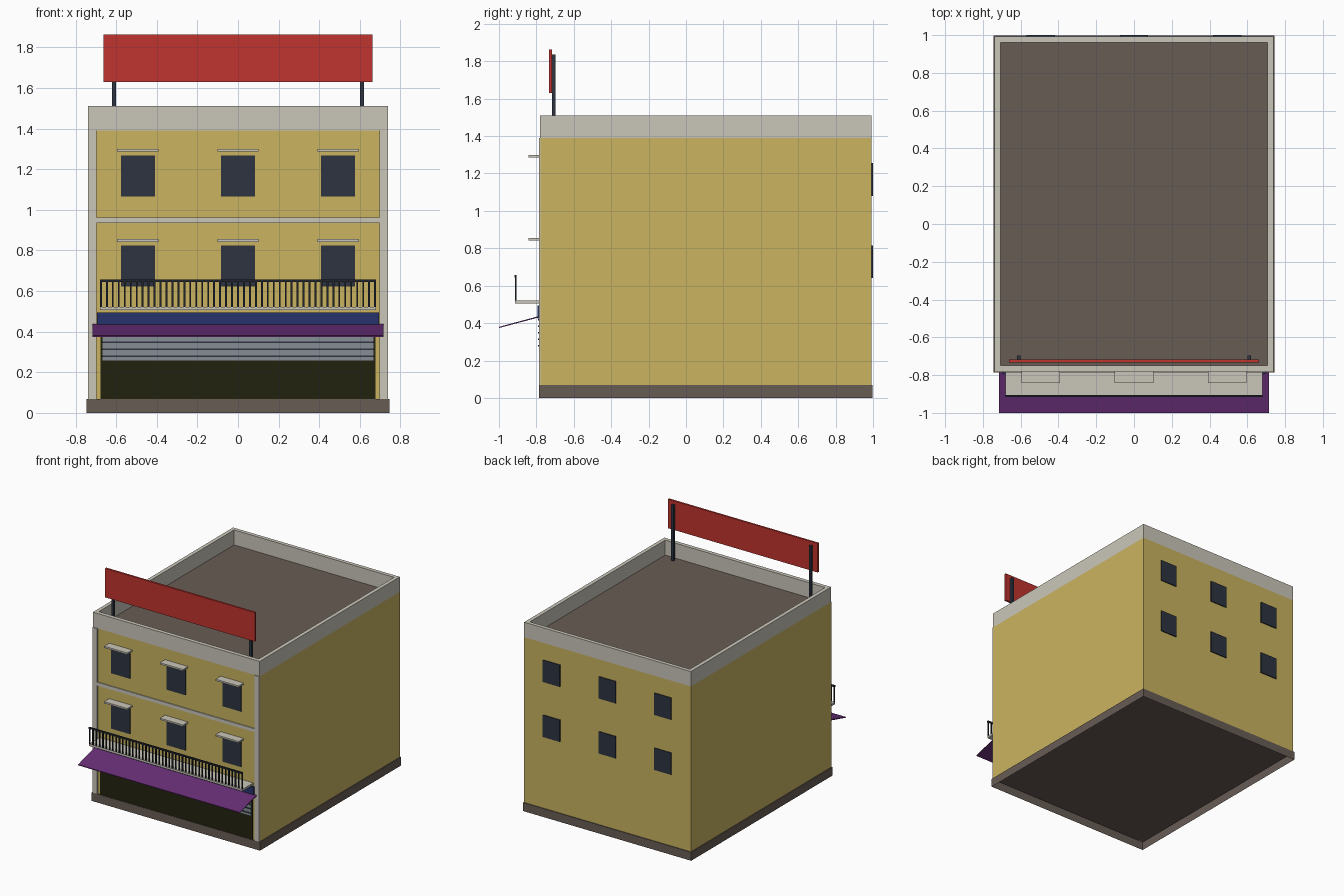
import bpy
import bmesh

if "Cube" in bpy.data.objects:
    bpy.data.objects.remove(bpy.data.objects["Cube"], do_unlink=True)


def material(name, hex_code):
    def linear(c):
        return c / 12.92 if c <= 0.04045 else ((c + 0.055) / 1.055) ** 2.4
    rgb = [linear(int(hex_code[i:i + 2], 16) / 255) for i in (0, 2, 4)]
    m = bpy.data.materials.new(name)
    m.use_nodes = True
    m.diffuse_color = (*rgb, 1)
    m.node_tree.nodes["Principled BSDF"].inputs["Base Color"].default_value = (*rgb, 1)
    return m


OCHRE = material("ochre_plaster", "cab460")
STONE = material("pale_stone", "cac6ba")
BROWN = material("brown_concrete", "685c55")
GLASS = material("dark_glass", "2d3440")
NAVY = material("navy_board", "27346c")
PURPLE = material("purple_canvas", "672e75")
RED = material("red_panel", "c0342e")
STEEL = material("grey_shutter", "868d95")
SHADE = material("dark_opening", "222210")
IRON = material("dark_iron", "20252c")


def make_object(name, bm, mat):
    bmesh.ops.recalc_face_normals(bm, faces=bm.faces)
    mesh = bpy.data.meshes.new(name)
    bm.to_mesh(mesh)
    bm.free()
    mesh.materials.append(mat)
    ob = bpy.data.objects.new(name, mesh)
    bpy.context.collection.objects.link(ob)
    return ob


def add_box(bm, x, y, z):
    """Box from (min, max) ranges; returns its faces."""
    verts = bmesh.ops.create_cube(bm, size=1)["verts"]
    for v in verts:
        v.co = [r[0] if c < 0 else r[1] for c, r in zip(v.co, (x, y, z))]
    return {f for v in verts for f in v.link_faces}


def boxes(name, mat, ranges, drop=None):
    """Several boxes in one object; drop is the z direction of faces left open."""
    bm = bmesh.new()
    for r in ranges:
        add_box(bm, *r)
    if drop:
        bm.normal_update()
        bmesh.ops.delete(bm, geom=[f for f in bm.faces if f.normal.z * drop > 0.9],
                         context="FACES_ONLY")
    return make_object(name, bm, mat)


def around(c, half):
    return (c - half, c + half)


W, FRONT, BACK = 0.738, -0.778, 0.992
BASE, ROOF, TOP = 0.068, 1.39, 1.51

# Main shell: hollow plinth and plastered walls
boxes("plinth", BROWN, [((-0.745, 0.745), (-0.786, 0.998), (0, BASE))], drop=-1)
bm = bmesh.new()
sides = add_box(bm, (-W, W), (FRONT, BACK), (BASE, ROOF))
bm.normal_update()
bmesh.ops.delete(bm, geom=[f for f in bm.faces if abs(f.normal.z) > 0.9], context="FACES_ONLY")
make_object("walls", bm, OCHRE)

# Flat roof with a parapet rim
T = 0.03
boxes("roof", BROWN, [((-W + T, W - T), (FRONT + T, BACK - T), (ROOF - 0.02, ROOF))])
boxes("parapet", STONE, [
    ((-W, W), (FRONT - 0.002, FRONT + T), (ROOF, TOP)),
    ((-W, W), (BACK - T, BACK), (ROOF, TOP)),
    ((-W, -W + T), (FRONT + T, BACK - T), (ROOF, TOP)),
    ((W - T, W), (FRONT + T, BACK - T), (ROOF, TOP)),
])

# Front stonework
boxes("corner_pilasters", STONE,
      [(around(s * 0.717, 0.021), (-0.786, FRONT), (BASE, ROOF)) for s in (-1, 1)])
boxes("floor_band", STONE, [((-0.696, 0.696), (-0.786, FRONT), (0.935, 0.962))])

# Windows on both faces, with hoods over the front ones
COLUMNS = (-0.493, 0, 0.493)
boxes("front_windows", GLASS,
      [(around(x, 0.084), (FRONT - 0.005, FRONT), (z, z + 0.202))
       for x in COLUMNS for z in (0.622, 1.065)])
boxes("window_hoods", STONE,
      [(around(x, 0.102), (-0.842, FRONT), (z, z + 0.013))
       for x in COLUMNS for z in (0.842, 1.286)])
boxes("back_windows", GLASS,
      [(around(x, 0.075), (BACK, 1.0), (z, z + 0.175))
       for x in COLUMNS for z in (0.64, 1.08)])

# Shop front: dark opening, part-lowered ribbed shutter, sign board
boxes("shop_opening", SHADE, [((-0.676, 0.676), (FRONT - 0.004, FRONT), (BASE, 0.44))])
boxes("shutter", STEEL, [((-0.668, 0.668), (-0.787, FRONT), (0.258, 0.44))])
boxes("shutter_ribs", GLASS,
      [((-0.668, 0.668), (-0.791, -0.786), (z, z + 0.008))
       for z in [0.274 + 0.035 * i for i in range(5)]])
boxes("sign_board", NAVY, [((-0.695, 0.695), (-0.794, FRONT), (0.425, 0.495))])

# Sloped awning extruded from a thin section
bm = bmesh.new()
section = [(-0.785, 0.431), (-1.0, 0.374), (-1.0, 0.38), (-0.785, 0.438)]
face = bm.faces.new([bm.verts.new((-0.716, y, z)) for y, z in section])
ext = bmesh.ops.extrude_face_region(bm, geom=[face])["geom"]
bmesh.ops.translate(bm, vec=(1.432, 0, 0),
                    verts=[g for g in ext if isinstance(g, bmesh.types.BMVert)])
make_object("awning", bm, PURPLE)

# Balcony with a front railing
boxes("balcony_slab", STONE, [((-0.68, 0.68), (-0.915, FRONT), (0.506, 0.522))])
COUNT = 46
boxes("balcony_balusters", IRON,
      [(around(-0.675 + 1.35 * i / COUNT, 0.0045), (-0.915, -0.907), (0.522, 0.645))
       for i in range(COUNT + 1)])
boxes("balcony_handrail", IRON, [((-0.68, 0.68), (-0.917, -0.905), (0.644, 0.656))])

# Rooftop billboard
boxes("billboard_posts", GLASS,
      [(around(s * 0.61, 0.01), (-0.717, -0.697), (ROOF, 1.835)) for s in (-1, 1)])
boxes("billboard_panel", RED, [((-0.663, 0.663), (-0.733, -0.717), (1.63, 1.862))])
